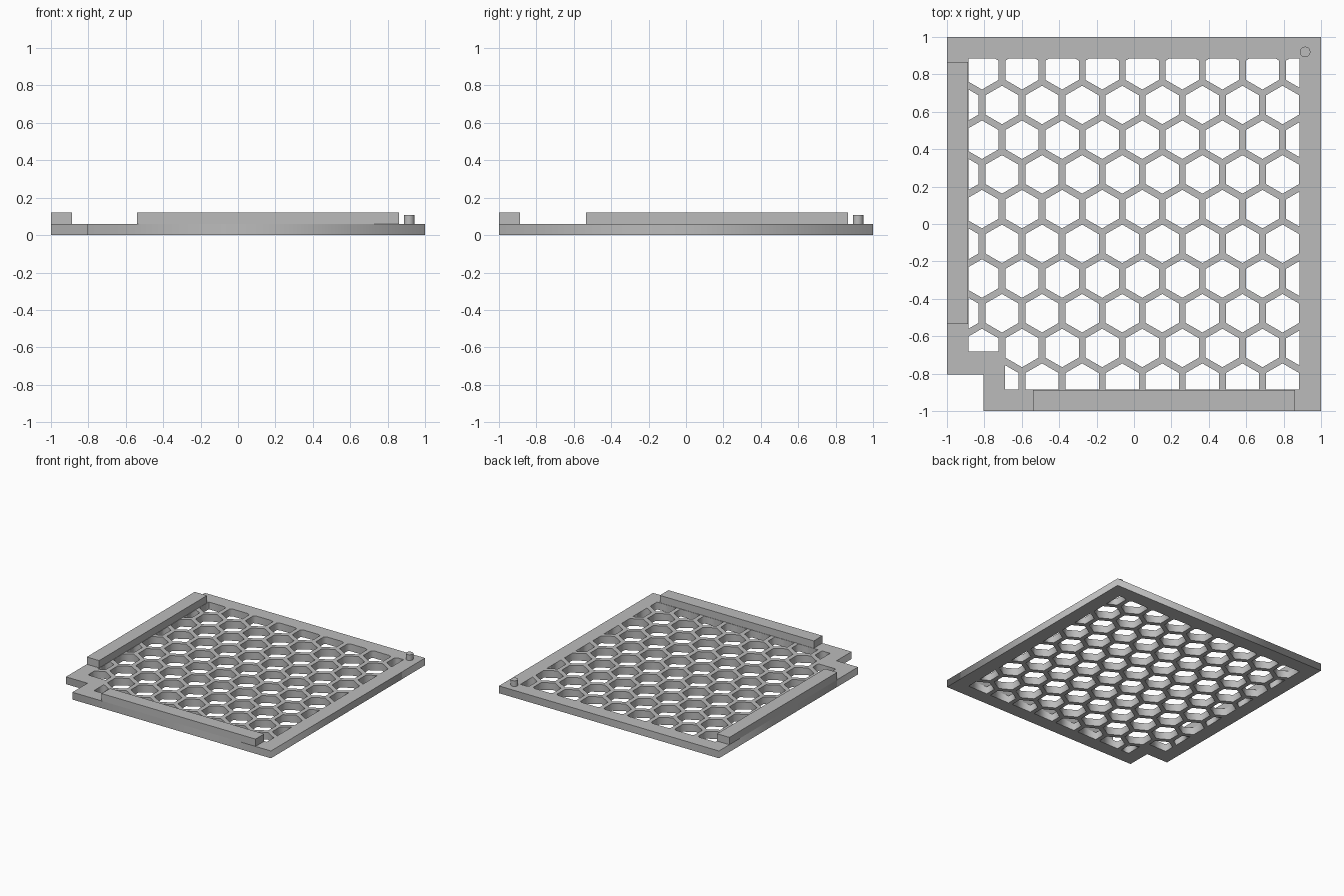
import bpy
import math
from mathutils import Vector

cube = bpy.data.objects.get("Cube")
if cube:
    bpy.data.objects.remove(cube, do_unlink=True)

grey = bpy.data.materials.new("light grey")
grey.use_nodes = True
colour = (0.5, 0.5, 0.5, 1)
grey.diffuse_color = colour
grey.node_tree.nodes["Principled BSDF"].inputs["Base Color"].default_value = colour

THICK = 0.06      # plate thickness
RAIL_TOP = 0.12   # top of the raised rails
WINDOW = 0.885    # half size of the grille opening
NOTCH = -0.805    # outer corner cut
PITCH = 0.2143    # spacing of hexagons along a row
ROW = PITCH * math.sqrt(3) / 2
RADIUS = 0.103    # hexagon corner radius


def clip(points, axis, limit, sign):
    """Keep the part of a polygon where sign * (coordinate - limit) >= 0."""
    kept = []
    for a, b in zip(points, points[1:] + points[:1]):
        da, db = sign * (a[axis] - limit), sign * (b[axis] - limit)
        if da >= 0:
            kept.append(a)
        if da * db < 0:
            kept.append(a.lerp(b, da / (da - db)))
    return kept


def hexagon(x, y):
    angles = [math.radians(30 + 60 * i) for i in range(6)]
    return [Vector((x + RADIUS * math.cos(a), y + RADIUS * math.sin(a))) for a in angles]


def box(name, x0, x1, y0, y1, z0, z1):
    bpy.ops.mesh.primitive_cube_add(size=1, location=((x0 + x1) / 2, (y0 + y1) / 2, (z0 + z1) / 2))
    ob = bpy.context.object
    ob.name = name
    ob.scale = (x1 - x0, y1 - y0, z1 - z0)
    bpy.ops.object.transform_apply(location=False, rotation=False, scale=True)
    ob.data.materials.append(grey)


# Plate outline with one corner notched
outlines = [[Vector(p) for p in ((NOTCH, -1), (1, -1), (1, 1), (-1, 1), (-1, NOTCH), (NOTCH, NOTCH))]]

# Staggered hexagonal holes, trimmed to the opening and its notched corner
for row in range(10):
    y = 0.822 - row * ROW
    start = -0.813 if row % 2 == 0 else -0.813 - PITCH / 2
    for col in range(9):
        x = start + col * PITCH
        hole = hexagon(x, y)
        for axis in (0, 1):
            hole = clip(hole, axis, -WINDOW, 1)
            hole = clip(hole, axis, WINDOW, -1)
        if y < -0.8:
            hole = clip(hole, 0, -0.69, 1)
        if x < -0.8:
            hole = clip(hole, 1, -0.683, 1)
        if len(hole) > 2:
            outlines.append(hole)

# Fill and thicken the perforated plate
curve = bpy.data.curves.new("grille_plate", "CURVE")
curve.dimensions = "2D"
curve.fill_mode = "BOTH"
curve.extrude = THICK / 2
for points in outlines:
    spline = curve.splines.new("POLY")
    spline.points.add(len(points) - 1)
    for target, p in zip(spline.points, points):
        target.co = (p.x, p.y, 0, 1)
    spline.use_cyclic_u = True
plate = bpy.data.objects.new("grille_plate", curve)
bpy.context.collection.objects.link(plate)
plate.location.z = THICK / 2
curve.materials.append(grey)
bpy.ops.object.select_all(action="DESELECT")
plate.select_set(True)
bpy.context.view_layer.objects.active = plate
bpy.ops.object.convert(target="MESH")

# Raised rails along the left and front borders of the top view
box("side_rail", -1, -0.888, -0.535, 0.865, THICK, RAIL_TOP)
box("front_rail", -0.54, 0.86, -1, -0.888, THICK, RAIL_TOP)

# Locating peg in the back corner
PEG_TOP = 0.107
bpy.ops.mesh.primitive_cylinder_add(vertices=32, radius=0.028, depth=PEG_TOP - THICK,
                                    location=(0.915, 0.92, (PEG_TOP + THICK) / 2))
peg = bpy.context.object
peg.name = "locating_peg"
peg.data.materials.append(grey)
bpy.ops.object.shade_smooth_by_angle(angle=math.radians(30))
